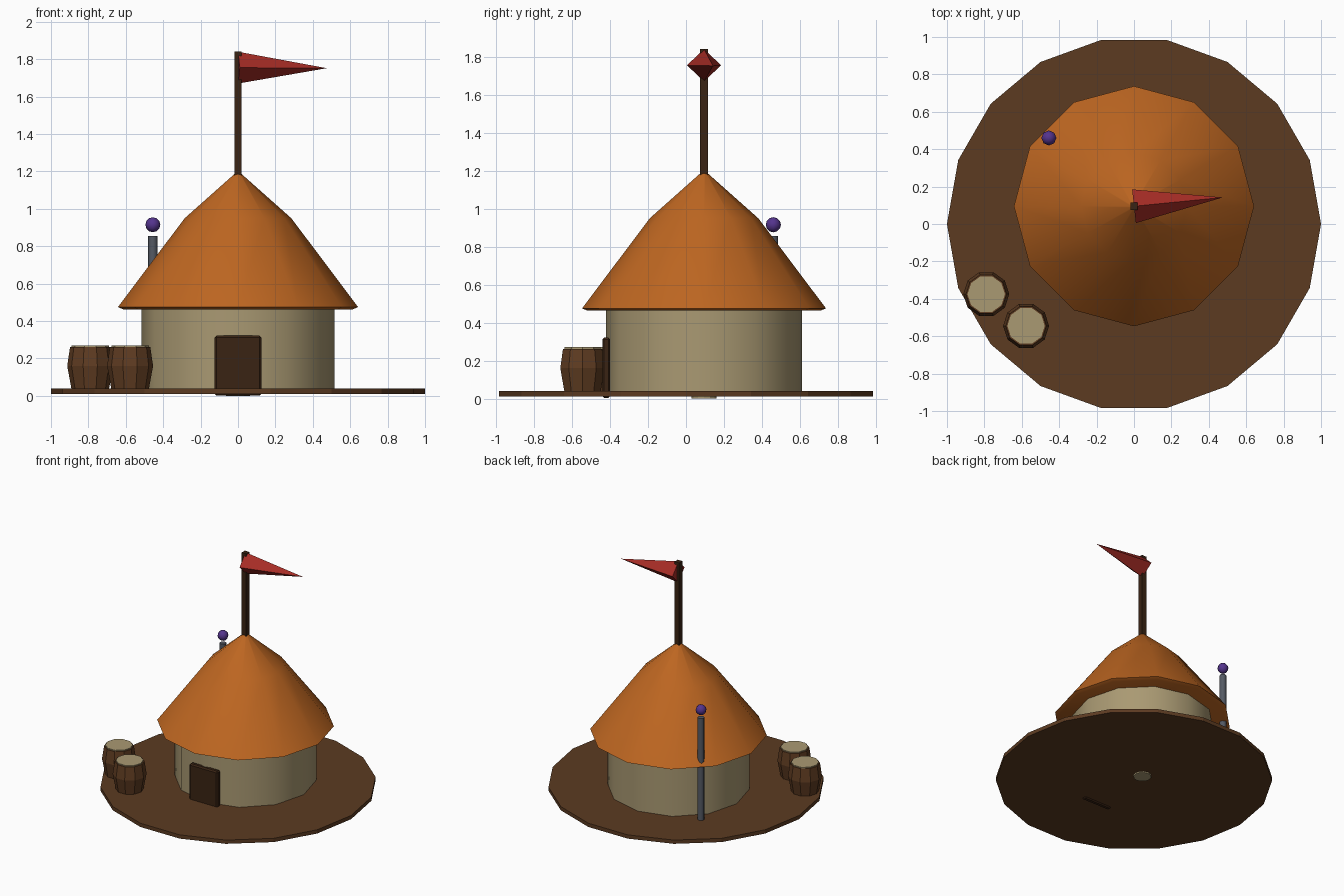
import bpy, bmesh, math
from mathutils import Matrix

if "Cube" in bpy.data.objects:
    bpy.data.objects.remove(bpy.data.objects["Cube"])

HUT_Y = 0.095


def material(name, rgb):
    m = bpy.data.materials.new(name)
    m.diffuse_color = [(c / 255) ** 2.2 for c in rgb] + [1]
    m.use_nodes = True
    m.node_tree.nodes["Principled BSDF"].inputs["Base Color"].default_value = m.diffuse_color
    return m


ROOF = material("orange_thatch", (188, 102, 38))
PLASTER = material("plaster", (168, 152, 114))
EARTH = material("earth", (92, 61, 38))
WOOD = material("dark_wood", (60, 40, 26))
BARREL = material("barrel_wood", (95, 62, 38))
RED = material("red", (165, 48, 42))
METAL = material("metal", (85, 90, 100))
PURPLE = material("purple", (85, 55, 140))


def finish(name, bm, mat, smooth=None):
    bmesh.ops.recalc_face_normals(bm, faces=bm.faces)
    me = bpy.data.meshes.new(name)
    bm.to_mesh(me)
    bm.free()
    ob = bpy.data.objects.new(name, me)
    bpy.context.collection.objects.link(ob)
    me.materials.append(mat)
    if smooth:
        bpy.ops.object.select_all(action='DESELECT')
        ob.select_set(True)
        bpy.context.view_layer.objects.active = ob
        bpy.ops.object.shade_smooth_by_angle(angle=math.radians(smooth))
    return ob


def turned(name, profile, sides, loc, mat, smooth=None):
    """Capped solid made by turning (radius, z) points around a vertical axis."""
    bm = bmesh.new()
    rings = []
    for r, z in profile:
        rings.append([bm.verts.new((loc[0] + r * math.cos(2 * math.pi * i / sides),
                                    loc[1] + r * math.sin(2 * math.pi * i / sides), z))
                      for i in range(sides)])
    for a, b in zip(rings, rings[1:]):
        for i in range(sides):
            j = (i + 1) % sides
            bm.faces.new((a[i], a[j], b[j], b[i]))
    bm.faces.new(rings[0])
    bm.faces.new(rings[-1])
    return finish(name, bm, mat, smooth)


def box(name, size, loc, mat, bevel=0):
    bm = bmesh.new()
    bmesh.ops.create_cube(bm, size=1, matrix=Matrix.Translation(loc) @ Matrix.Diagonal((*size, 1)))
    if bevel:
        bmesh.ops.bevel(bm, geom=bm.edges[:], offset=bevel, segments=1, affect='EDGES')
    return finish(name, bm, mat)


# Ground disc
turned("ground_disc", [(1, 0.01), (1, 0.04)], 18, (0, 0), EARTH)
turned("floor_plug", [(0.065, 0), (0.065, 0.02)], 12, (0, HUT_Y), PLASTER)

# Hut wall and bell-shaped roof
turned("wall", [(0.515, 0.015), (0.515, 0.47)], 12, (0, HUT_Y), PLASTER, 40)
turned("roof", [(0.615, 0.463), (0.642, 0.475), (0.285, 0.95), (0.015, 1.19)],
       12, (0, HUT_Y), ROOF, 40)

# Door
box("door", (0.25, 0.042, 0.32), (0, -0.42, 0.162), WOOD, 0.01)

# Flag pole with a four-sided pennant
box("flag_pole", (0.04, 0.04, 0.70), (0, HUT_Y, 1.49), WOOD)
bm = bmesh.new()
base = [bm.verts.new(p) for p in ((-0.01, HUT_Y + 0.09, 1.755), (0, HUT_Y, 1.84),
                                  (0.01, HUT_Y - 0.09, 1.755), (0, HUT_Y, 1.67))]
tip = bm.verts.new((0.475, 0.142, 1.752))
bm.faces.new(base)
for i in range(4):
    bm.faces.new((base[i], base[(i + 1) % 4], tip))
finish("pennant", bm, RED)

# Barrels with pale lids
for n, loc in enumerate([(-0.79, -0.375), (-0.577, -0.545)], 1):
    turned(f"barrel_{n}", [(0.1, 0.035), (0.123, 0.16), (0.108, 0.262)], 10, loc, BARREL)
    turned(f"barrel_lid_{n}", [(0.1, 0.25), (0.1, 0.27)], 10, loc, PLASTER)

# Lamp post with a round lamp
LAMP = (-0.455, 0.46)
turned("lamp_post", [(0.025, 0.035), (0.025, 0.855)], 8, LAMP, METAL, 50)
bm = bmesh.new()
bmesh.ops.create_uvsphere(bm, u_segments=8, v_segments=6, radius=0.04,
                          matrix=Matrix.Translation((*LAMP, 0.915)))
finish("lamp", bm, PURPLE, 60)
